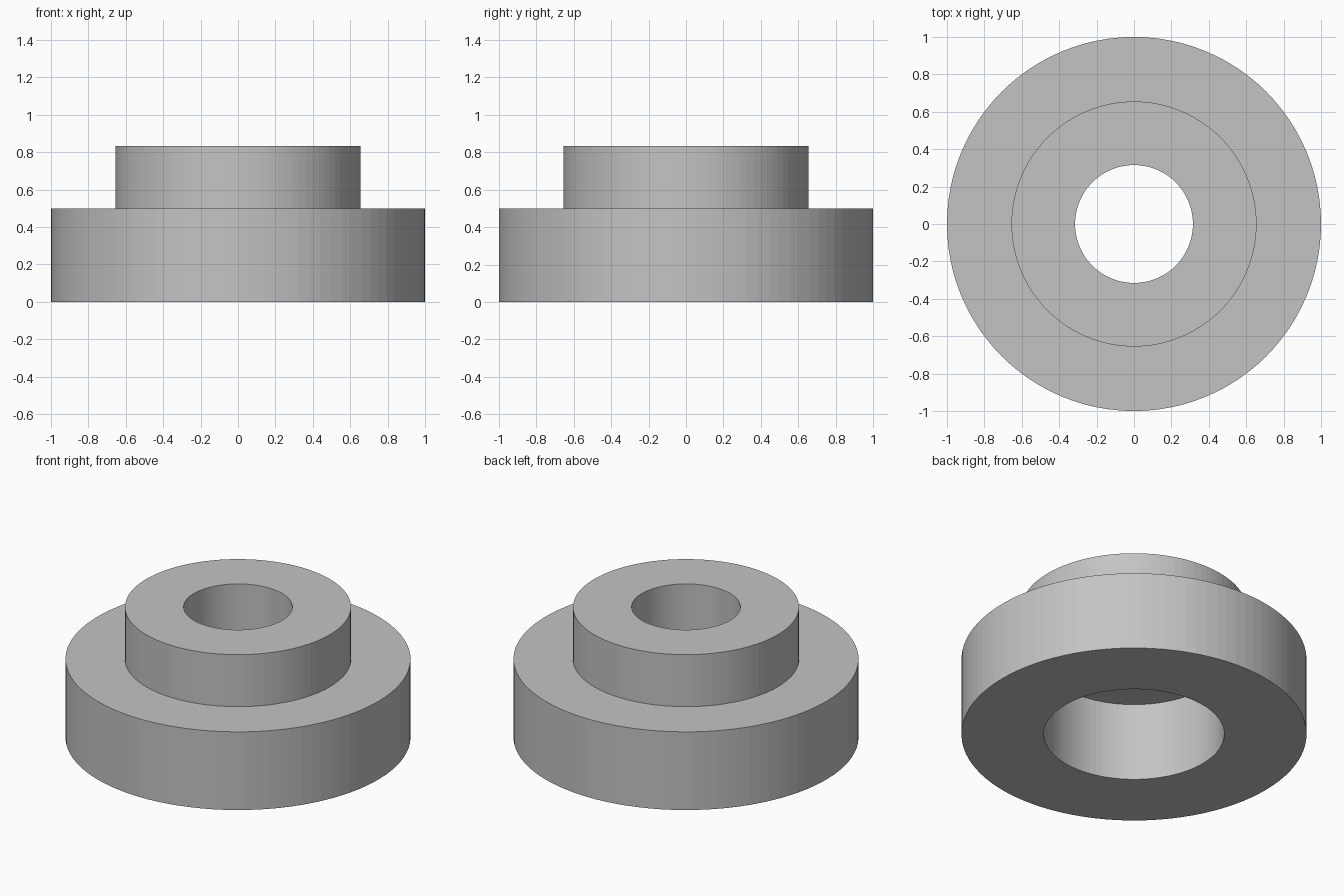
import bpy
import bmesh
import math

cube = bpy.data.objects.get("Cube")
if cube:
    bpy.data.objects.remove(cube, do_unlink=True)

SEGMENTS = 96

# Plain grey
grey = bpy.data.materials.new("grey")
grey.use_nodes = True
colour = (0.55, 0.55, 0.55, 1)
grey.diffuse_color = colour
grey.node_tree.nodes["Principled BSDF"].inputs["Base Color"].default_value = colour


def lathe(name, profile):
    """Turn a closed (radius, height) profile around the z axis."""
    bm = bmesh.new()
    verts = [bm.verts.new((r, 0, z)) for r, z in profile]
    edges = [bm.edges.new((a, b)) for a, b in zip(verts, verts[1:] + verts[:1])]
    bmesh.ops.spin(bm, geom=verts + edges, cent=(0, 0, 0), axis=(0, 0, 1),
                   angle=math.tau, steps=SEGMENTS)
    bmesh.ops.remove_doubles(bm, verts=bm.verts, dist=0.0001)
    bmesh.ops.recalc_face_normals(bm, faces=bm.faces)
    mesh = bpy.data.meshes.new(name)
    bm.to_mesh(mesh)
    bm.free()
    mesh.materials.append(grey)
    obj = bpy.data.objects.new(name, mesh)
    bpy.context.collection.objects.link(obj)
    return obj


# Flanged bushing: wide base with a counterbore below, narrower collar and bore above
BASE_R, COLLAR_R, COUNTERBORE_R, BORE_R = 1.0, 0.655, 0.523, 0.315
BASE_TOP, COLLAR_TOP = 0.5, 0.833
lathe("stepped_bushing", [
    (COUNTERBORE_R, 0), (BASE_R, 0), (BASE_R, BASE_TOP),
    (COLLAR_R, BASE_TOP), (COLLAR_R, COLLAR_TOP),
    (BORE_R, COLLAR_TOP), (BORE_R, BASE_TOP), (COUNTERBORE_R, BASE_TOP),
])
